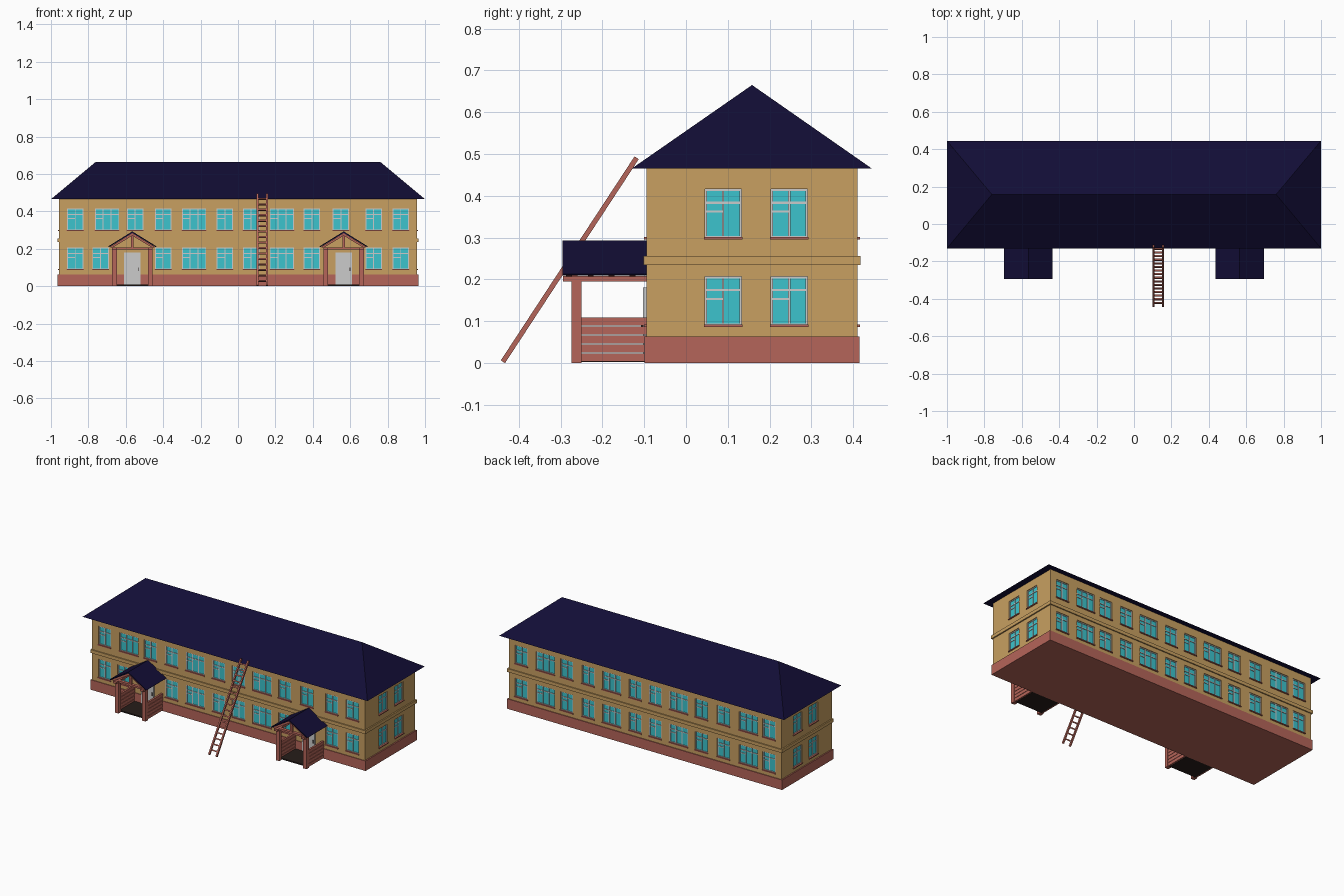
import bpy, bmesh, math
from mathutils import Matrix, Vector

if "Cube" in bpy.data.objects:
    bpy.data.objects.remove(bpy.data.objects["Cube"])


def material(name, rgb):
    m = bpy.data.materials.new(name)
    m.diffuse_color = (*rgb, 1)
    m.use_nodes = True
    m.node_tree.nodes["Principled BSDF"].inputs["Base Color"].default_value = m.diffuse_color
    return m


WALL = material("ochre_plaster", (0.58, 0.35, 0.12))
BRICK = material("red_brown", (0.46, 0.13, 0.10))
ROOF = material("dark_blue_roof", (0.006, 0.004, 0.036))
GLASS = material("cyan_glass", (0.045, 0.55, 0.61))
DARK = material("dark_floor", (0.02, 0.012, 0.01))


def finish(name, bm, mat=None):
    bmesh.ops.recalc_face_normals(bm, faces=bm.faces[:])
    me = bpy.data.meshes.new(name)
    bm.to_mesh(me)
    bm.free()
    ob = bpy.data.objects.new(name, me)
    bpy.context.collection.objects.link(ob)
    if mat:
        me.materials.append(mat)
    return ob


def add_box(bm, b, mtx=Matrix()):
    """Axis box (x0, x1, y0, y1, z0, z1), then transformed by mtx."""
    x0, x1, y0, y1, z0, z1 = b
    place = Matrix.Translation(((x0 + x1) / 2, (y0 + y1) / 2, (z0 + z1) / 2))
    size = Matrix.Diagonal((x1 - x0, y1 - y0, z1 - z0, 1))
    bmesh.ops.create_cube(bm, size=1, matrix=mtx @ place @ size)


def boxes(name, items, mat=None, mtx=Matrix()):
    bm = bmesh.new()
    for b in items:
        add_box(bm, b, mtx)
    return finish(name, bm, mat)


def prism(bm, profile, y0, y1, mtx=Matrix()):
    """Extrude an x-z profile along y."""
    f = bm.faces.new([bm.verts.new(mtx @ Vector((x, y0, z))) for x, z in profile])
    ext = bmesh.ops.extrude_face_region(bm, geom=[f])["geom"]
    bmesh.ops.translate(bm, vec=(0, y1 - y0, 0),
                        verts=[v for v in ext if isinstance(v, bmesh.types.BMVert)])


# Main body
walls = boxes("walls", [(-0.957, 0.957, -0.095, 0.41, 0.05, 0.467)], WALL)
boxes("plinth", [(-0.965, 0.965, -0.099, 0.415, 0, 0.063)], BRICK)
boxes("belt_course", [(-0.965, 0.965, -0.102, 0.417, 0.235, 0.256)], WALL)

# Hipped roof with closed soffit
bm = bmesh.new()
eave = [bm.verts.new(p) for p in
        [(-1, -0.13, 0.465), (1, -0.13, 0.465), (1, 0.445, 0.465), (-1, 0.445, 0.465)]]
l, r = bm.verts.new((-0.76, 0.158, 0.665)), bm.verts.new((0.76, 0.158, 0.665))
a, b, c, d = eave
for f in [(a, b, r, l), (b, c, r), (c, d, l, r), (d, a, l), (d, c, b, a)]:
    bm.faces.new(f)
finish("hip_roof", bm, ROOF)

# Windows: each facade is a rotation whose local -y points outward
N, W = 0.088, 0.13
xs = [-0.87, -0.70, -0.55, -0.40, -0.235, -0.07, 0.07, 0.235, 0.395, 0.55, 0.725, 0.87]
front_up = [(x, W if i in (1, 4, 7) else N) for i, x in enumerate(xs)]
front_low = [(x, w) for x, w in front_up if abs(x) not in (0.55, 0.70)] + [(-0.735, N)]
back = [(x, W if i in (1, 4, 7, 10) else N) for i, x in enumerate(xs)]
right = [(0.089, N), (0.247, N)]
left = [(-y, w) for y, w in right]


def facade(x, y, deg):
    return Matrix.Translation((x, y, 0)) @ Matrix.Rotation(math.radians(deg), 4, 'Z')


facades = [(facade(0, -0.095, 0), front_up, front_low), (facade(0, 0.41, 180), back, back),
           (facade(0.957, 0, 90), right, right), (facade(-0.957, 0, -90), left, left)]
cut, glass, frame, sill = (bmesh.new() for _ in range(4))
H, T = 0.117, 0.0025
for mtx, upper, lower in facades:
    for z, row in ((0.299, upper), (0.09, lower)):
        for u, w in row:
            x0, x1 = u - w / 2, u + w / 2
            add_box(cut, (x0, x1, -0.02, 0.012, z, z + H), mtx)
            add_box(glass, (x0, x1, 0.008, 0.013, z, z + H), mtx)
            add_box(sill, (x0 - 0.002, x1 + 0.002, -0.006, 0.009, z - 0.004, z + 0.002), mtx)
            n = 3 if w == W else 2
            for i in range(n + 1):
                m = x0 + T + (w - 2 * T) * i / n
                add_box(frame, (m - T, m + T, 0.004, 0.012, z, z + H), mtx)
            for k in (0.02, 0.72, 0.98):
                add_box(frame, (x0, x1, 0.0045, 0.012, z + k * H - T, z + k * H + T), mtx)
            add_box(frame, (x0, x0 + w / n, 0.005, 0.012, z + 0.54 * H - T, z + 0.54 * H + T), mtx)
cutter = finish("window_cutter", cut)
cutter.hide_render = True
cutter.hide_viewport = True
mod = walls.modifiers.new("openings", 'BOOLEAN')
mod.operation, mod.object, mod.solver = 'DIFFERENCE', cutter, 'EXACT'
finish("window_glass", glass, GLASS)
finish("window_frames", frame)
finish("window_sills", sill, BRICK)

# Two entrance porches
for side, cx in (("left", -0.565), ("right", 0.565)):
    M = Matrix.Translation((cx, 0, 0))
    # Posts, long side beams and front tie beam
    wood = [(-0.105, 0.105, -0.275, -0.255, 0.196, 0.208)]
    for s in (-1, 1):
        e = sorted((s * 0.108, s * 0.083))
        wood.append((*e, -0.274, -0.25, 0, 0.197))
        wood.append((*e, -0.294, -0.095, 0.195, 0.208))
    wood.append((-0.007, 0.007, -0.275, -0.26, 0.205, 0.28))
    boxes(side + "_porch_frame", wood, BRICK, M)
    # Five horizontal boards on each side
    boxes(side + "_porch_boards",
          [(*sorted((s * 0.104, s * 0.092)), -0.25, -0.095, 0.003 + i * 0.0217, 0.0225 + i * 0.0217)
           for s in (-1, 1) for i in range(5)], BRICK, M)
    # Rafter pairs under the thin gable roof
    bm = bmesh.new()
    for y in (-0.287, -0.235, -0.185, -0.135):
        prism(bm, [(-0.122, 0.209), (0, 0.284), (0.122, 0.209), (0.106, 0.206),
                   (0, 0.270), (-0.106, 0.206)], y, y + 0.014, M)
    finish(side + "_porch_rafters", bm, BRICK)
    bm = bmesh.new()
    prism(bm, [(-0.129, 0.213), (0, 0.293), (0.129, 0.213), (0.125, 0.209),
               (0, 0.284), (-0.125, 0.209)], -0.295, -0.094, M)
    finish(side + "_porch_roof", bm, ROOF)
    boxes(side + "_porch_floor", [(-0.095, 0.095, -0.25, -0.095, 0.002, 0.01)], DARK, M)
    # Door with frame and handle
    boxes(side + "_door", [(-0.045, 0.045, -0.103, -0.09, 0.01, 0.18)], None, M)
    boxes(side + "_door_handle", [(0.032, 0.036, -0.108, -0.1, 0.08, 0.10)], DARK, M)

# Leaning ladder: built upright, then tilted onto the eaves
run, rise = 0.32, 0.488
length = math.hypot(run, rise)
lean = Matrix.Translation((0.13, -0.438, 0.003)) @ Matrix.Rotation(-math.atan2(run, rise), 4, 'X')
boxes("ladder_rails", [(*sorted((s * 0.03, s * 0.021)), -0.006, 0.006, 0, length)
                       for s in (-1, 1)], BRICK, lean)
boxes("ladder_rungs", [(-0.024, 0.024, -0.004, 0.004, z - 0.004, z + 0.004)
                       for z in (0.03 + i * 0.035 for i in range(16))], BRICK, lean)
